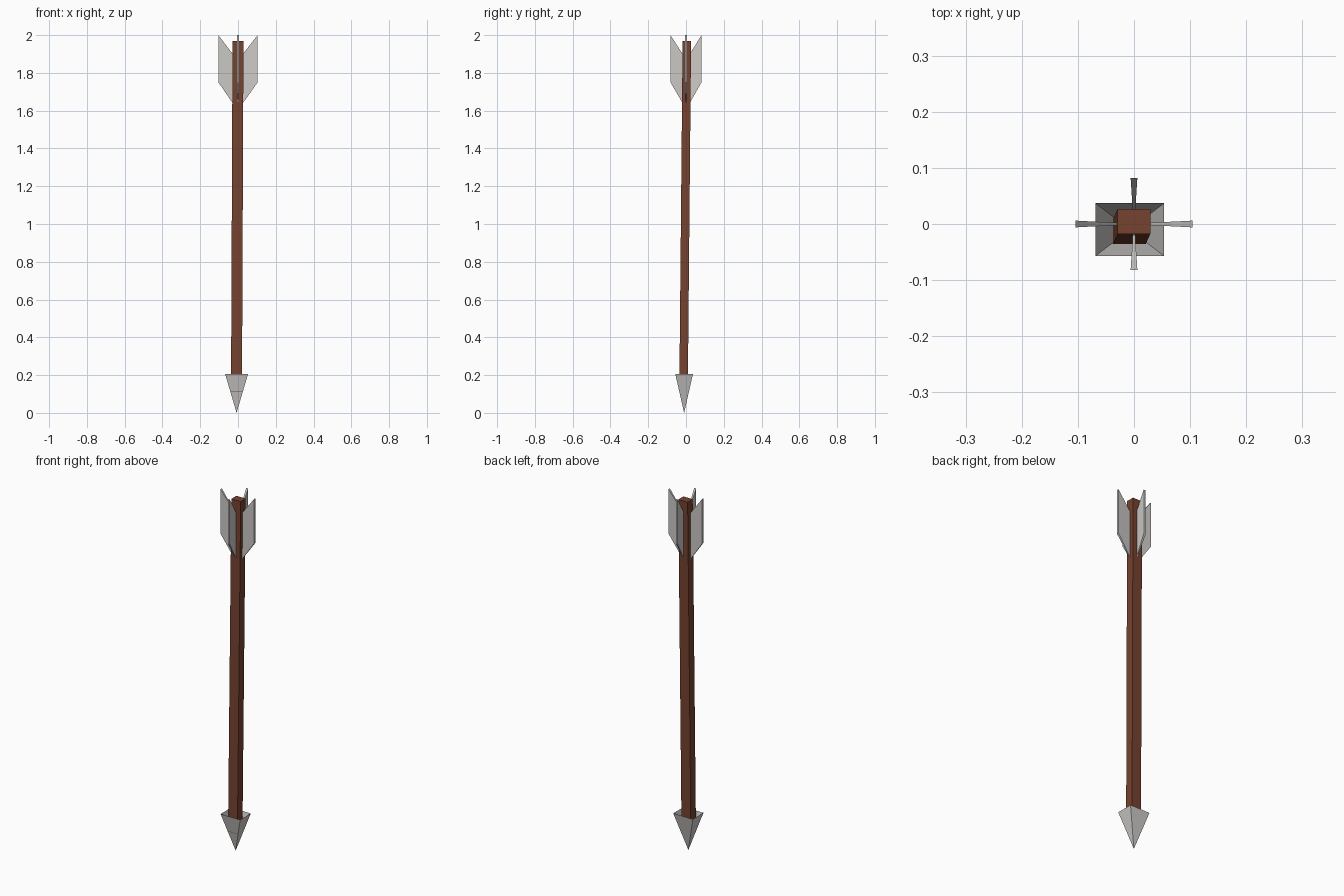
import bpy

if "Cube" in bpy.data.objects:
    bpy.data.objects.remove(bpy.data.objects["Cube"])


def material(name, rgb):
    m = bpy.data.materials.new(name)
    m.diffuse_color = (*rgb, 1.0)
    m.use_nodes = True
    m.node_tree.nodes["Principled BSDF"].inputs["Base Color"].default_value = m.diffuse_color
    return m


WOOD = material("reddish brown wood", (0.18, 0.055, 0.029))
METAL = material("light grey", (0.61, 0.59, 0.57))


def make(name, verts, faces, mat):
    mesh = bpy.data.meshes.new(name)
    mesh.from_pydata(verts, [], faces)
    mesh.update()
    mesh.materials.append(mat)
    ob = bpy.data.objects.new(name, mesh)
    bpy.context.collection.objects.link(ob)
    return ob


def rect(cx, cy, hx, hy, z):
    return [(cx - hx, cy - hy, z), (cx + hx, cy - hy, z),
            (cx + hx, cy + hy, z), (cx - hx, cy + hy, z)]


BOX = [(3, 2, 1, 0), (4, 5, 6, 7)] + [(i, (i + 1) % 4, (i + 1) % 4 + 4, i + 4) for i in range(4)]

# Slightly leaning rectangular shaft, sunk into the hollow head
make("shaft", rect(-0.008, -0.013, 0.029, 0.0225, 0.11)
     + rect(0.0, 0.0045, 0.029, 0.0225, 1.97), BOX, WOOD)

# Hollow four-sided arrowhead, open at the top
make("arrowhead", rect(-0.0075, -0.01, 0.061, 0.047, 0.207) + [(-0.0075, -0.01, 0.0)],
     [((i + 1) % 4, i, 4) for i in range(4)], METAL)


# Swept fins, thicker along the outer edge
def fin(name, dx, dy, inner, outer):
    profile = [(inner, 1.64, 0.002), (outer, 1.75, 0.006),
               (outer, 2.0, 0.006), (inner, 1.90, 0.002)]
    verts = [(dx * r - s * dy * t, dy * r + s * dx * t, z)
             for s in (1, -1) for r, z, t in profile]
    make(name, verts, BOX, METAL)


for side, dx, dy, inner, outer in (("right", 1, 0, 0.026, 0.104), ("left", -1, 0, 0.028, 0.104),
                                   ("back", 0, 1, 0.02, 0.082), ("front", 0, -1, 0.018, 0.082)):
    fin(side + "_fin", dx, dy, inner, outer)

# Keep every face of the fins and shaft pointing outwards
import bmesh
for ob in bpy.context.collection.objects:
    if ob.name != "arrowhead":
        bm = bmesh.new()
        bm.from_mesh(ob.data)
        bmesh.ops.recalc_face_normals(bm, faces=bm.faces)
        bm.to_mesh(ob.data)
        bm.free()
